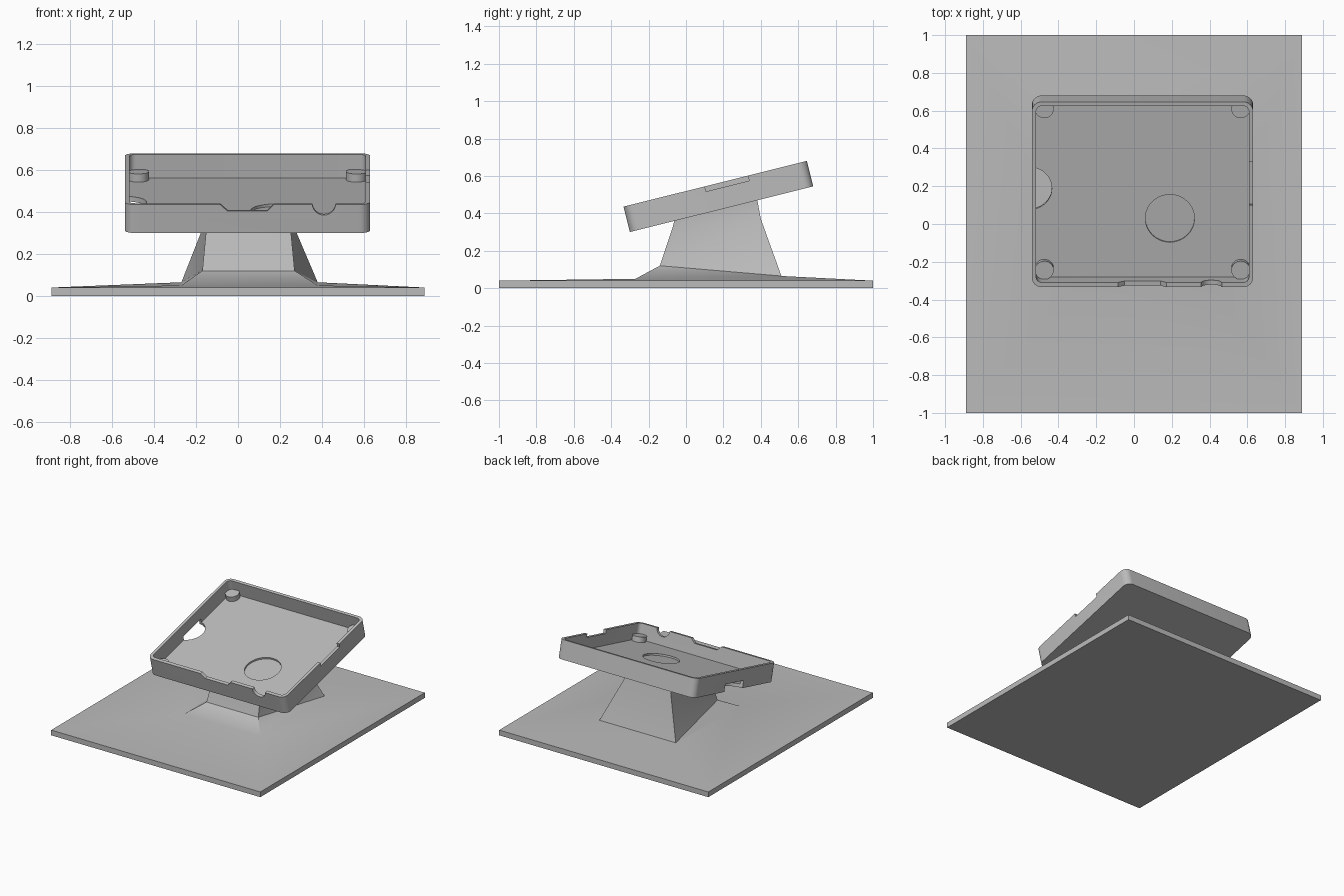
import bpy, bmesh, math
from mathutils import Matrix, Vector

cube = bpy.data.objects.get("Cube")
if cube:
    bpy.data.objects.remove(cube, do_unlink=True)

GREY = (0.5, 0.5, 0.5, 1)
mat = bpy.data.materials.new("plain grey")
mat.use_nodes = True
mat.diffuse_color = GREY
mat.node_tree.nodes["Principled BSDF"].inputs["Base Color"].default_value = GREY

# Frame of the tilted tray: y runs up the slope, z is normal to the floor
TILT = Matrix.Translation((0, -0.30, 0.30)) @ Matrix.Rotation(math.radians(14), 4, "X")


def finish(bm, name):
    bmesh.ops.recalc_face_normals(bm, faces=bm.faces[:])
    mesh = bpy.data.meshes.new(name)
    bm.to_mesh(mesh)
    bm.free()
    mesh.materials.append(mat)
    obj = bpy.data.objects.new(name, mesh)
    bpy.context.collection.objects.link(obj)
    return obj


def prism(name, points, low, high, axis="z"):
    """Extrude a 2D outline along z, or an x-z outline along y."""
    bm = bmesh.new()
    place = (lambda a, b: (a, b, low)) if axis == "z" else (lambda a, b: (a, low, b))
    face = bm.faces.new([bm.verts.new(place(a, b)) for a, b in points])
    moved = bmesh.ops.extrude_face_region(bm, geom=[face])["geom"]
    shift = Vector((0, 0, high - low)) if axis == "z" else Vector((0, high - low, 0))
    bmesh.ops.translate(bm, vec=shift, verts=[v for v in moved if isinstance(v, bmesh.types.BMVert)])
    return finish(bm, name)


def arc(x, y, r, start, end, n):
    steps = [math.radians(start + (end - start) * i / n) for i in range(n + 1)]
    return [(x + r * math.cos(t), y + r * math.sin(t)) for t in steps]


def circle(x, y, r, n=40):
    return arc(x, y, r, 0, 360, n)[:-1]


def rounded(x0, x1, y0, y1, r):
    corners = [(x1 - r, y1 - r), (x0 + r, y1 - r), (x0 + r, y0 + r), (x1 - r, y0 + r)]
    return [p for i, (x, y) in enumerate(corners) for p in arc(x, y, r, 90 * i, 90 * i + 90, 8)]


def smooth(obj, degrees):
    bpy.ops.object.select_all(action="DESELECT")
    obj.select_set(True)
    bpy.context.view_layer.objects.active = obj
    bpy.ops.object.shade_smooth_by_angle(angle=math.radians(degrees))


# Base plate flowing into a tapered pedestal, stacked as four-corner rings
def ring(left, right, front, back, z_front, z_back, wide=0):
    return [(left, front, z_front), (right, front, z_front),
            (right + wide, back, z_back), (left - wide, back, z_back)]


rings = [
    ring(-0.89, 0.89, -1, 1, 0, 0),
    ring(-0.89, 0.89, -1, 1, 0.04, 0.04),
    ring(-0.27, 0.38, -0.27, 0.51, 0.05, 0.065),
    ring(-0.17, 0.27, -0.14, 0.51, 0.12, 0.065, 0.105),
    ring(-0.15, 0.25, -0.07, 0.40, 0.33, 0.37),
    ring(-0.15, 0.25, -0.06, 0.38, 0.37, 0.477),
]
bm = bmesh.new()
loops = [[bm.verts.new(p) for p in r] for r in rings]
bm.faces.new(loops[0])
bm.faces.new(loops[-1])
for a, b in zip(loops, loops[1:]):
    for i in range(4):
        j = (i + 1) % 4
        bm.faces.new((a[i], a[j], b[j], b[i]))
bmesh.ops.remove_doubles(bm, verts=bm.verts[:], dist=0.008)
bmesh.ops.triangulate(bm, faces=[f for f in bm.faces if len(f.verts) == 4])
base = finish(bm, "base_and_pedestal")
smooth(base, 30)

# Tray body and the shapes cut from it
tray = prism("tray", rounded(-0.54, 0.63, 0, 1.01, 0.05), 0, 0.14)
slot = [(-0.40, 0.2), (-0.40, 0.105)] + arc(-0.38, 0.108, 0.02, 180, 270, 5) \
    + arc(-0.28, 0.108, 0.02, 270, 360, 5) + [(-0.26, 0.2)]
cutters = [
    prism("cavity", rounded(-0.518, 0.608, 0.025, 0.988, 0.03), 0.025, 0.3),
    prism("floor_recess", circle(0.19, 0.346, 0.13), 0.012, 0.06),
    prism("side_opening", circle(-0.55, 0.51, 0.115), -0.05, 0.055),
    prism("left_wall_notch", [(0.58, 0.447), (0.7, 0.447), (0.7, 0.685), (0.58, 0.685)], 0.112, 0.2),
    prism("front_slot", slot, -0.1, 0.035, "y"),
    prism("front_wide_notch", [(-0.13, 0.18), (-0.05, 0.108), (0.14, 0.108), (0.21, 0.18)], -0.1, 0.035, "y"),
    prism("front_round_notch", [(0.345, 0.2), (0.345, 0.14)] + arc(0.41, 0.143, 0.055, 180, 360, 14)
          + [(0.475, 0.14), (0.475, 0.2)], -0.1, 0.035, "y"),
]
bpy.ops.object.select_all(action="DESELECT")
bpy.context.view_layer.objects.active = tray
tray.select_set(True)
for cutter in cutters:
    cut = tray.modifiers.new(cutter.name, "BOOLEAN")
    cut.operation = "DIFFERENCE"
    cut.solver = "EXACT"
    cut.object = cutter
    bpy.ops.object.modifier_apply(modifier=cut.name)
    bpy.data.objects.remove(cutter, do_unlink=True)
smooth(tray, 30)
tray.matrix_world = TILT

# Support posts in the tray corners
for side, x in (("right", -0.475), ("left", 0.565)):
    for end, y in (("front", 0.073), ("back", 0.953)):
        post = prism(f"{end}_{side}_post", circle(x, y, 0.05, 32), 0.015, 0.065)
        smooth(post, 30)
        post.matrix_world = TILT
